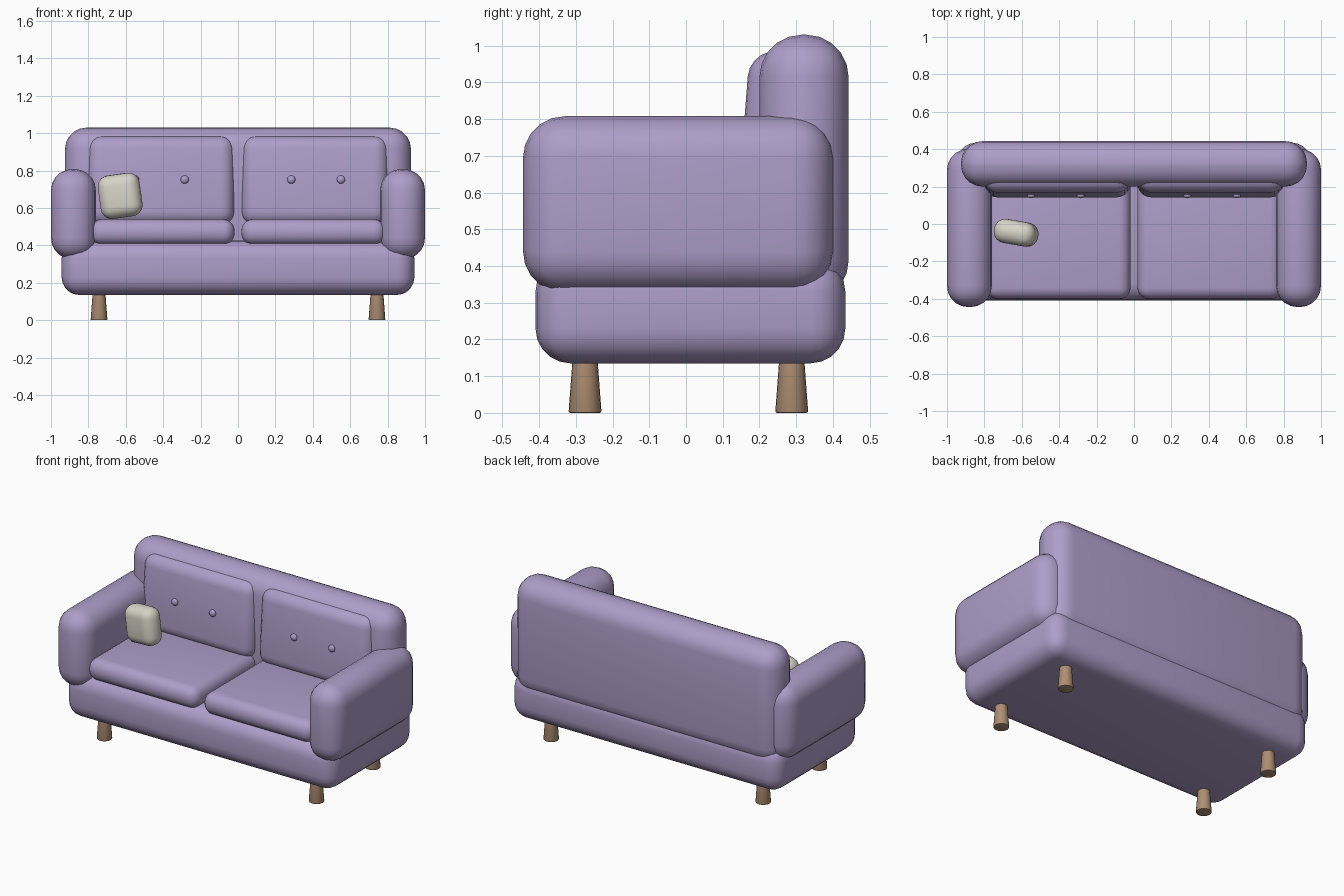
import bpy, bmesh, math
from mathutils import Matrix, Vector, Euler

if "Cube" in bpy.data.objects:
    bpy.data.objects.remove(bpy.data.objects["Cube"])


def material(name, rgb):
    m = bpy.data.materials.new(name)
    m.diffuse_color = (*rgb, 1)
    m.use_nodes = True
    m.node_tree.nodes["Principled BSDF"].inputs["Base Color"].default_value = m.diffuse_color
    return m


purple = material("lilac fabric", (0.42, 0.34, 0.58))
cream = material("cream fabric", (0.68, 0.66, 0.57))
wood = material("light wood", (0.42, 0.27, 0.17))


def finish(name, bm, mat, loc, rot=(0, 0, 0)):
    bmesh.ops.recalc_face_normals(bm, faces=bm.faces)
    me = bpy.data.meshes.new(name)
    bm.to_mesh(me)
    bm.free()
    me.materials.append(mat)
    ob = bpy.data.objects.new(name, me)
    bpy.context.collection.objects.link(ob)
    ob.location = loc
    ob.rotation_euler = [math.radians(a) for a in rot]
    bpy.context.view_layer.objects.active = ob
    bpy.ops.object.select_all(action='DESELECT')
    ob.select_set(True)
    bpy.ops.object.shade_smooth_by_angle(angle=math.radians(40))
    return ob


def soft_box(name, lo, hi, radius, mat=purple, rot=(0, 0, 0), segments=5):
    """Box with rounded edges between two corners, turned about its centre."""
    lo, hi = Vector(lo), Vector(hi)
    bm = bmesh.new()
    bmesh.ops.create_cube(bm, size=1)
    bmesh.ops.scale(bm, vec=hi - lo, verts=bm.verts)
    bmesh.ops.bevel(bm, geom=bm.edges[:], offset=radius, segments=segments,
                    profile=0.5, affect='EDGES')
    return finish(name, bm, mat, (lo + hi) / 2, rot)


# Frame
soft_box("base", (-0.943, -0.41, 0.135), (0.943, 0.434, 0.425), 0.095)
soft_box("backrest", (-0.925, 0.2, 0.3), (0.925, 0.443, 1.03), 0.115)

for side, s in (("left", -1), ("right", 1)):
    def span(a, b):
        return min(s * a, s * b), max(s * a, s * b)

    # Arm
    x0, x1 = span(0.76, 1.0)
    soft_box(side + "_arm", (x0, -0.444, 0.327), (x1, 0.402, 0.808), 0.113)

    # Seat and back cushions
    x0, x1 = span(0.018, 0.79)
    soft_box(side + "_seat_cushion", (x0, -0.402, 0.403), (x1, 0.25, 0.54), 0.062)
    x0, x1 = span(0.018, 0.805)
    soft_box(side + "_back_cushion", (x0, 0.155, 0.505), (x1, 0.325, 0.985), 0.075,
             rot=(-4.5, 0, 0))

    # Buttons
    for i, x in enumerate((0.285, 0.55)):
        bm = bmesh.new()
        bmesh.ops.create_uvsphere(bm, u_segments=16, v_segments=8, radius=0.022)
        bmesh.ops.scale(bm, vec=(1, 0.7, 1), verts=bm.verts)
        finish(f"{side}_button_{i + 1}", bm, purple, (s * x, 0.153, 0.752))

    # Tapered legs
    for end, y in (("front", -0.275), ("back", 0.288)):
        bm = bmesh.new()
        bmesh.ops.create_cone(bm, cap_ends=True, segments=20, radius1=0.045,
                              radius2=0.033, depth=0.16)
        rim = [e for e in bm.edges if all(v.co.z < 0 for v in e.verts)]
        bmesh.ops.bevel(bm, geom=rim, offset=0.005, segments=2, profile=0.5,
                        affect='EDGES')
        finish(f"{side}_{end}_leg", bm, wood, (s * 0.743, y, 0.08))

# Throw pillow
soft_box("throw_pillow", (-0.743, -0.112, 0.548), (-0.517, 0.018, 0.782), 0.06,
         cream, rot=(0, -8, -10))
